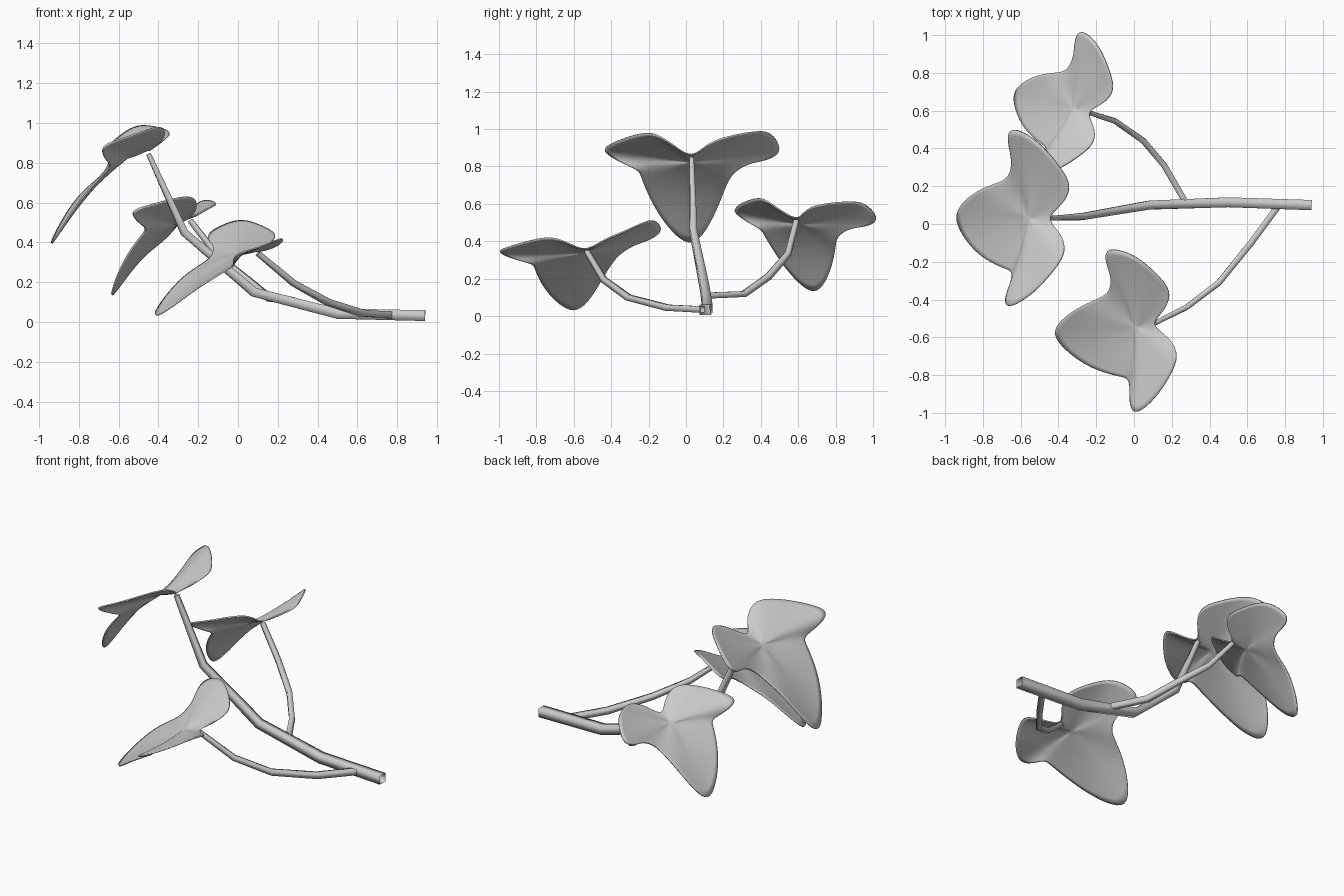
import bpy
import bmesh
from mathutils import Vector, Matrix

cube = bpy.data.objects.get("Cube")
if cube:
    bpy.data.objects.remove(cube, do_unlink=True)

grey = bpy.data.materials.new("plain grey")
grey.use_nodes = True
grey.diffuse_color = (0.6, 0.6, 0.6, 1)
grey.node_tree.nodes["Principled BSDF"].inputs["Base Color"].default_value = (0.6, 0.6, 0.6, 1)


def finish(bm, name):
    """Turn a bmesh into a smooth-shaded grey object."""
    bmesh.ops.recalc_face_normals(bm, faces=bm.faces)
    for face in bm.faces:
        face.smooth = True
    mesh = bpy.data.meshes.new(name)
    bm.to_mesh(mesh)
    bm.free()
    mesh.materials.append(grey)
    obj = bpy.data.objects.new(name, mesh)
    bpy.context.collection.objects.link(obj)
    return obj


def bridge(bm, first, second):
    """Join two rings of vertices with quads."""
    count = len(first)
    for i in range(count):
        j = (i + 1) % count
        bm.faces.new((first[i], first[j], second[j], second[i]))


def stem(name, path, start, end):
    """Sweep an open, tapering square tube along a path of points."""
    points = [Vector(p) for p in path]
    last = len(points) - 1
    bm = bmesh.new()
    previous = None
    for i, point in enumerate(points):
        before = (point - points[max(i - 1, 0)]).normalized()
        after = (points[min(i + 1, last)] - point).normalized()
        along = (before + after).normalized()
        side = along.cross(Vector((0, 0, 1))).normalized()
        up = side.cross(along)
        half = start + (end - start) * (i / last) ** 2
        ring = [bm.verts.new(point + (side * a + up * b) * half)
                for a, b in ((-1, -1), (1, -1), (1, 1), (-1, 1))]
        if previous:
            bridge(bm, previous, ring)
        previous = ring
    return finish(bm, name)


# Lobed leaf outline, starting at the notch where the stem joins
OUTLINE = [
    (-.475, .03, .84), (-.39, .09, .90), (-.345, .16, .94), (-.345, .22, .955),
    (-.38, .28, .97), (-.45, .37, .985), (-.52, .44, .985), (-.60, .49, .93),
    (-.665, .50, .87), (-.665, .42, .83), (-.64, .33, .82), (-.655, .25, .77),
    (-.70, .22, .72), (-.80, .19, .64), (-.89, .13, .50), (-.945, .05, .385),
    (-.92, -.03, .41), (-.86, -.12, .51), (-.78, -.19, .63), (-.68, -.235, .74),
    (-.64, -.245, .78), (-.645, -.30, .80), (-.68, -.38, .84), (-.68, -.44, .885),
    (-.61, -.415, .91), (-.52, -.35, .94), (-.44, -.26, .97), (-.38, -.18, .98),
    (-.365, -.12, .95), (-.385, -.05, .90),
]
CENTRE = Vector((-.54, .03, .82))


def frame(notch, tip, left, right):
    """Axes of a leaf from its notch, its tip and its two side lobes."""
    length = (Vector(tip) - Vector(notch)).normalized()
    span = Vector(left) - Vector(right)
    span = (span - length * span.dot(length)).normalized()
    return Matrix((length, span, length.cross(span))).transposed()


TOP = ((-.45, .03, .845), (-.94, .045, .39), (-.655, .49, .87), (-.675, -.43, .885))


def leaf(name, marks, scale):
    """Build the leaf in rings, then place it by its marks.

    The scale is given along the leaf, across it and through its fold.
    """
    turn = frame(*marks) @ Matrix.Diagonal(scale) @ frame(*TOP).transposed()
    root, target = Vector(TOP[0]), Vector(marks[0])

    def place(point):
        return target + turn @ (point - root)

    bm = bmesh.new()
    middle = bm.verts.new(place(CENTRE))
    inner = [middle]
    previous = None
    for step in (1, 2, 3, 4):
        t = step / 4
        ring = []
        for corner in OUTLINE:
            reach = (Vector(corner) - CENTRE) * 1.012
            arch = max(0, -reach.x - abs(reach.y) * .5) * .8 * t * (1 - t)
            ring.append(bm.verts.new(place(CENTRE + reach * t + Vector((0, 0, arch)))))
        if previous:
            inner += previous
            bridge(bm, previous, ring)
        else:
            for i, vert in enumerate(ring):
                bm.faces.new((middle, vert, ring[(i + 1) % len(ring)]))
        previous = ring
    # Relax the inside so the folds blend softly
    for _ in range(4):
        bmesh.ops.smooth_vert(bm, verts=inner, factor=0.5,
                              use_axis_x=True, use_axis_y=True, use_axis_z=True)
    obj = finish(bm, name)
    smooth = obj.modifiers.new("smooth", 'SUBSURF')
    smooth.levels = smooth.render_levels = 2
    thick = obj.modifiers.new("thickness", 'SOLIDIFY')
    thick.thickness = 0.008
    thick.offset = 0
    return obj


# Main stem and its two side stems
stem("main_stem", [(.94, .10, .032), (.5, .115, .042), (.08, .10, .15),
                   (-.27, .04, .45), (-.45, .03, .845)], .027, .012)
stem("back_side_stem", [(.27, .12, .11), (.16, .31, .118), (.05, .44, .21),
                        (-.10, .545, .33), (-.24, .59, .51)], .016, .012)
stem("front_side_stem", [(.76, .09, .035), (.62, -.10, .045), (.45, -.31, .10),
                         (.28, -.44, .195), (.10, -.53, .345)], .017, .012)

# One leaf at the end of each stem
leaf("top_leaf", TOP, (1, 1, 1))
leaf("back_leaf", ((-.24, .59, .51), (-.63, .70, .13),
                   (-.26, 1, .51), (-.53, .26, .53)), (.83, .85, .8))
leaf("front_leaf", ((.10, -.53, .345), (-.41, -.57, .04),
                    (-.16, -.18, .43), (0, -1, .35)), (.91, .94, .78))
